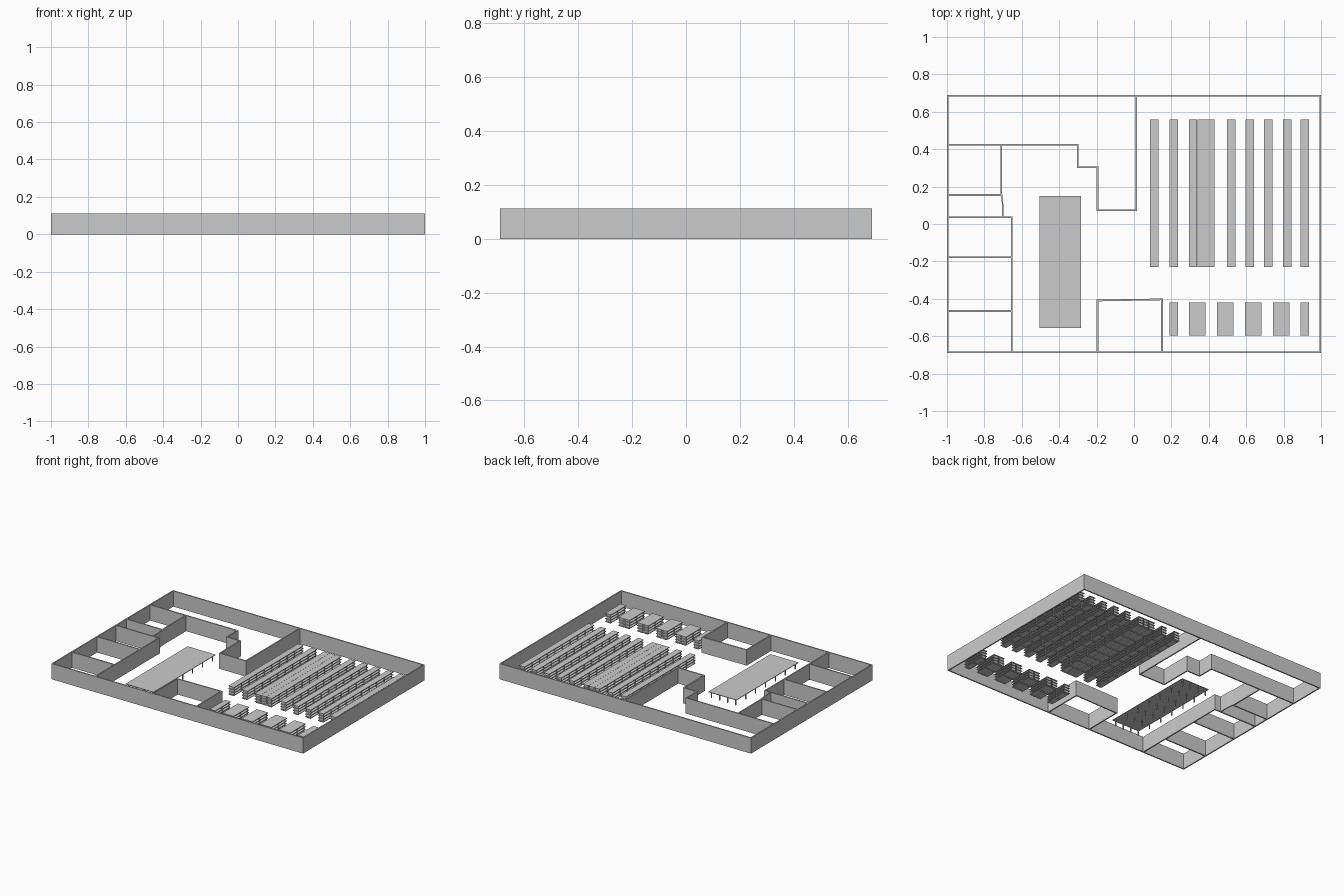
import bpy, bmesh
from mathutils import Vector, Matrix

if "Cube" in bpy.data.objects:
    bpy.data.objects.remove(bpy.data.objects["Cube"])

WALL_H, WALL_T = 0.112, 0.009


def box(bm, lo, hi):
    lo, hi = Vector(lo), Vector(hi)
    size = hi - lo
    m = Matrix.Translation((lo + hi) / 2) @ Matrix.Diagonal((*size, 1))
    bmesh.ops.create_cube(bm, size=1, matrix=m)


def finish(bm, name):
    me = bpy.data.meshes.new(name)
    bm.to_mesh(me)
    bm.free()
    ob = bpy.data.objects.new(name, me)
    bpy.context.collection.objects.link(ob)
    return ob


def walls(name, path, t=WALL_T):
    """Upright wall slabs along a polyline, overlapping at the corners."""
    bm = bmesh.new()
    for a, b in zip(path, path[1:]):
        a, b = Vector(a), Vector(b)
        d = (b - a).normalized()
        mid = (a + b) / 2
        rot = Matrix(((d.x, -d.y, 0), (d.y, d.x, 0), (0, 0, 1))).to_4x4()
        m = (Matrix.Translation((mid.x, mid.y, WALL_H / 2)) @ rot
             @ Matrix.Diagonal(((b - a).length + t, t, WALL_H, 1)))
        bmesh.ops.create_cube(bm, size=1, matrix=m)
    finish(bm, name)


def bookcase(name, x0, x1, y0, y1, bays):
    """Open shelving: four boards carried on inset uprights."""
    bm = bmesh.new()
    for z in (0.006, 0.025, 0.044, 0.063):
        box(bm, (x0, y0, z), (x1, y1, z + 0.004))
    inset = (x1 - x0) * 0.12
    start, end = y0 + 0.008, y1 - 0.008
    for i in range(bays + 1):
        y = start + (end - start) * i / bays
        box(bm, (x0 + inset, y - 0.002, 0), (x1 - inset, y + 0.002, 0.064))
    finish(bm, name)


# Outer shell
X, Y = 0.9955, 0.6855
walls("outer_wall", [(-X, -Y), (X, -Y), (X, Y), (-X, Y), (-X, -Y)])

# Room partitions
walls("stepped_partition", [(-X, 0.423), (-0.30, 0.423), (-0.30, 0.304),
                            (-0.195, 0.304), (-0.195, 0.073), (0.012, 0.073),
                            (0.012, Y)])
walls("corner_room_partition", [(-0.71, 0.423), (-0.71, 0.155), (-X, 0.155)])
walls("closet_partition", [(-0.707, 0.155), (-0.702, 0.10), (-0.702, 0.036)], 0.007)
walls("office_corridor_wall", [(-X, 0.036), (-0.654, 0.036), (-0.654, -Y)])
for i, y in enumerate((-0.178, -0.465)):
    walls(f"office_divider_{i}", [(-X, y), (-0.654, y)])
walls("front_room_partition", [(-0.195, -Y), (-0.195, -0.409),
                               (0.15, -0.403), (0.15, -Y)])

# Long rows of bookcases, with three standing side by side
W = 0.045
for i, x in enumerate((0.085, 0.191, 0.293, 0.339, 0.385, 0.497,
                       0.597, 0.695, 0.797, 0.890)):
    bookcase(f"long_bookcase_{i}", x, x + W, -0.23, 0.56, 9)

# Short bookcases along the front, mostly back to back
for i, x in enumerate((0.191, 0.293, 0.338, 0.443, 0.488, 0.593, 0.638,
                       0.742, 0.787, 0.891)):
    bookcase(f"short_bookcase_{i}", x, x + W, -0.595, -0.42, 2)

# Large reading table with a grid of legs
tx0, tx1, ty0, ty1 = -0.505, -0.283, -0.555, 0.15
bm = bmesh.new()
box(bm, (tx0, ty0, 0.043), (tx1, ty1, 0.047))
finish(bm, "reading_table_top")
bm = bmesh.new()
for i in range(4):
    for j in range(7):
        x = tx0 + 0.015 + (tx1 - tx0 - 0.03) * i / 3
        y = ty0 + 0.015 + (ty1 - ty0 - 0.03) * j / 6
        box(bm, (x - 0.003, y - 0.003, 0), (x + 0.003, y + 0.003, 0.044))
finish(bm, "reading_table_legs")
